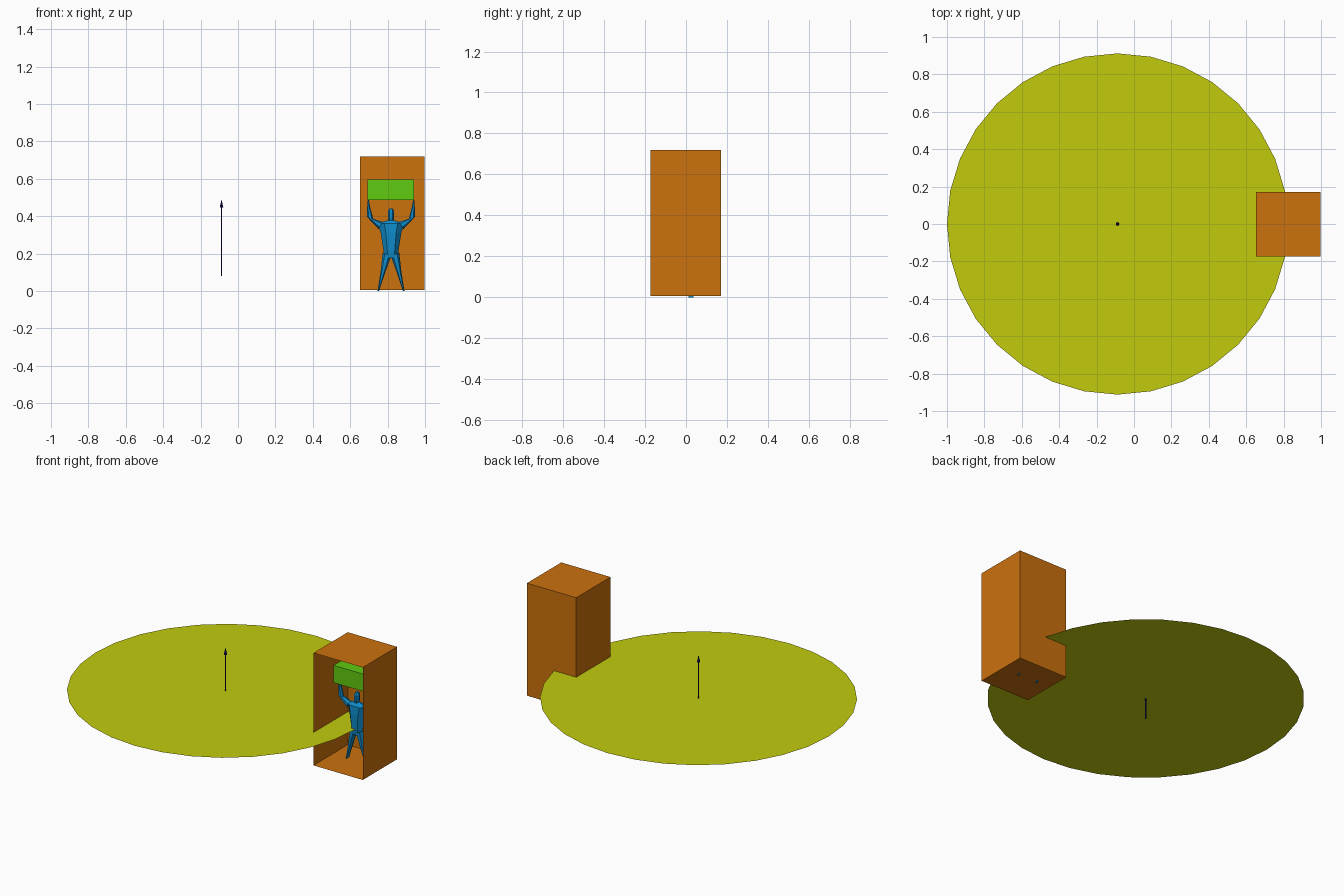
import bpy, bmesh, math
from mathutils import Vector, Matrix

if "Cube" in bpy.data.objects:
    bpy.data.objects.remove(bpy.data.objects["Cube"], do_unlink=True)


def material(name, rgb):
    m = bpy.data.materials.new(name)
    m.use_nodes = True
    m.diffuse_color = (*rgb, 1)
    m.node_tree.nodes["Principled BSDF"].inputs["Base Color"].default_value = (*rgb, 1)
    return m


ORANGE = material("orange", (0.6, 0.166, 0.004))
YELLOW = material("yellow_green", (0.54, 0.6, 0.004))
GREEN = material("green", (0.115, 0.6, 0.005))
BLUE = material("blue", (0.005, 0.265, 0.6))
NAVY = material("navy", (0.01, 0.005, 0.15))


def finish(bm, name, mat):
    mesh = bpy.data.meshes.new(name)
    bm.to_mesh(mesh)
    bm.free()
    mesh.materials.append(mat)
    obj = bpy.data.objects.new(name, mesh)
    bpy.context.collection.objects.link(obj)
    return obj


def box(name, lo, hi, mat, open_front=False):
    bm = bmesh.new()
    lo, hi = Vector(lo), Vector(hi)
    bmesh.ops.create_cube(bm, size=1, matrix=Matrix.Translation((lo + hi) / 2)
                          @ Matrix.Diagonal((*(hi - lo), 1)))
    if open_front:
        bm.normal_update()
        front = [f for f in bm.faces if f.normal.y < -0.9]
        bmesh.ops.delete(bm, geom=front, context='FACES_ONLY')
    return finish(bm, name, mat)


def cone(name, sides, r1, r2, z0, z1, mat):
    bm = bmesh.new()
    bmesh.ops.create_cone(bm, cap_ends=True, segments=sides, radius1=r1, radius2=r2,
                          depth=z1 - z0,
                          matrix=Matrix.Translation((HUB, 0, (z0 + z1) / 2)))
    return finish(bm, name, mat)


HUB = -0.088          # centre of the round field
BODY = (0.818, 0.025)  # centre of the figure


def loft(name, sections, mirror=False):
    """Six-sided loft; each section is (x0, z0, x1, z1, half depth)."""
    bm = bmesh.new()
    for side in ((1, -1) if mirror else (1,)):
        rings = []
        for x0, z0, x1, z1, d in sections:
            ring = []
            for t, s in ((0, 0), (0.25, -1), (0.75, -1), (1, 0), (0.75, 1), (0.25, 1)):
                x, z = x0 + (x1 - x0) * t, z0 + (z1 - z0) * t
                ring.append(bm.verts.new((BODY[0] + side * x, BODY[1] + s * d, z)))
            rings.append(ring)
        for a, b in zip(rings, rings[1:]):
            for i in range(6):
                j = (i + 1) % 6
                bm.faces.new((a[i], a[j], b[j], b[i]))
        bm.faces.new(rings[0])
        bm.faces.new(rings[-1])
    bmesh.ops.recalc_face_normals(bm, faces=bm.faces)
    return finish(bm, name, BLUE)


# Flat round field
bm = bmesh.new()
bmesh.ops.create_circle(bm, cap_ends=True, segments=32, radius=0.912,
                        matrix=Matrix.Translation((HUB, 0, 0.215)))
finish(bm, "round_field", YELLOW)

# Thin upright arrow
cone("arrow_shaft", 6, 0.004, 0.004, 0.08, 0.45, NAVY)
cone("arrow_head", 8, 0.01, 0.001, 0.445, 0.485, NAVY)

# Booth, open at the front
box("booth", (0.652, -0.174, 0.006), (0.998, 0.17, 0.72), ORANGE, open_front=True)

# Block held overhead
box("held_block", (0.692, -0.03, 0.487), (0.942, 0.05, 0.597), GREEN)

# Figure
loft("torso", [(-0.036, 0.175, 0.036, 0.175, 0.02),
               (-0.04, 0.215, 0.04, 0.215, 0.026),
               (-0.055, 0.31, 0.055, 0.31, 0.03),
               (-0.07, 0.36, 0.07, 0.36, 0.028),
               (-0.02, 0.378, 0.02, 0.378, 0.014)])
loft("head", [(-0.01, 0.365, 0.01, 0.365, 0.012),
              (-0.017, 0.39, 0.017, 0.39, 0.02),
              (-0.017, 0.425, 0.017, 0.425, 0.02),
              (-0.009, 0.44, 0.009, 0.44, 0.012)])
loft("legs", [(0.0, 0.185, 0.044, 0.205, 0.022),
              (0.03, 0.1, 0.056, 0.1, 0.018),
              (0.064, 0.0, 0.072, 0.0, 0.012)], mirror=True)
loft("arms", [(0.045, 0.37, 0.066, 0.33, 0.018),
              (0.095, 0.385, 0.127, 0.395, 0.015),
              (0.112, 0.45, 0.127, 0.45, 0.011),
              (0.118, 0.487, 0.124, 0.487, 0.008)], mirror=True)
